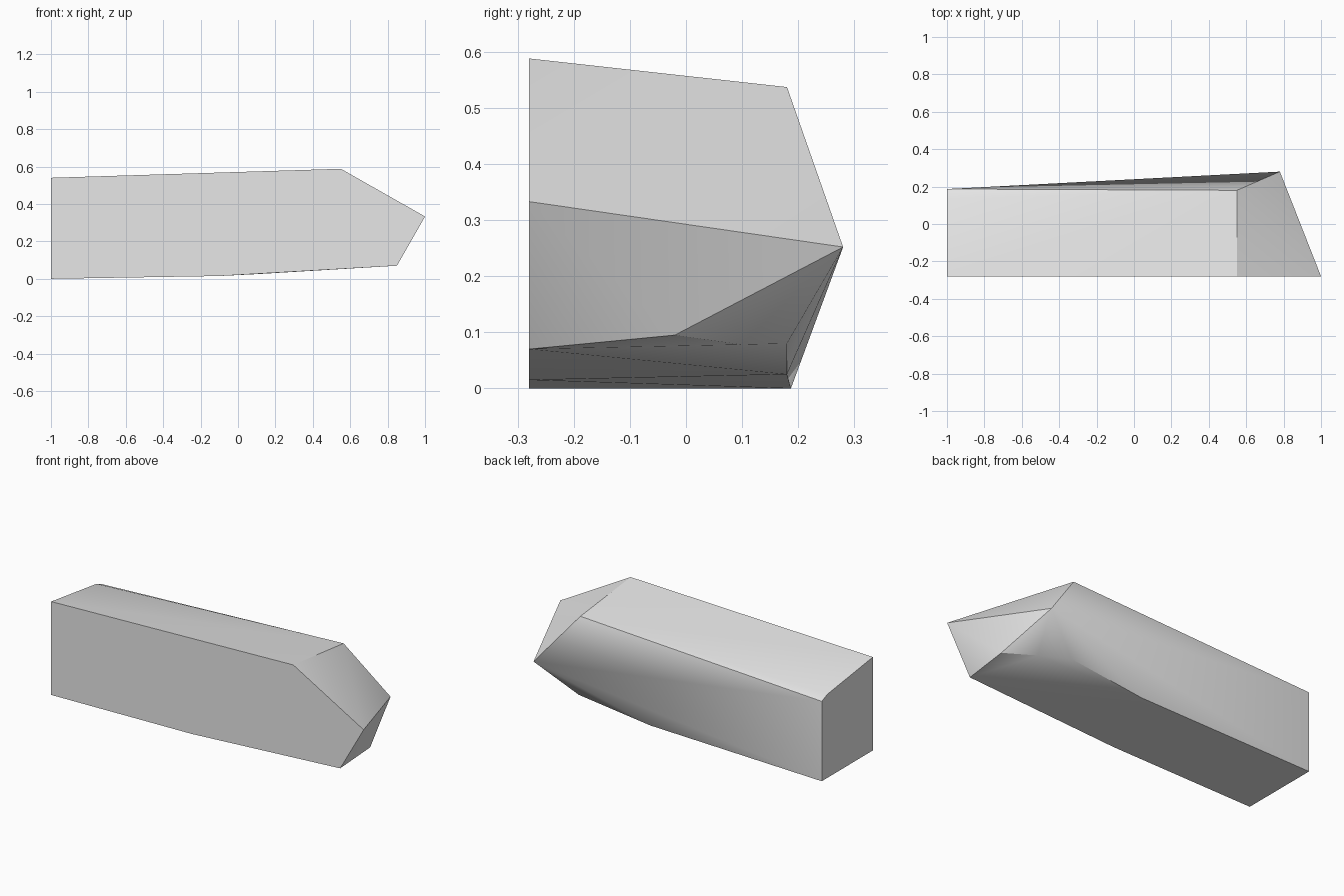
import bpy
import bmesh
import math

cube = bpy.data.objects.get("Cube")
if cube:
    bpy.data.objects.remove(cube, do_unlink=True)

# Plain grey stone
grey = bpy.data.materials.new("light grey")
grey.use_nodes = True
colour = (0.8, 0.8, 0.8, 1)
grey.diffuse_color = colour
grey.node_tree.nodes["Principled BSDF"].inputs["Base Color"].default_value = colour

# Outline of the flat front face, as x and z
front_y = -0.28
outline = [(-1, 0.54), (0.55, 0.588), (1, 0.333), (0.85, 0.07), (-0.1, 0.015), (-1, 0)]

# Corners of the back, the nose and the chipped underside
back = [(-1, 0.135, 0.484), (-1, 0.187, 0.462), (-1, 0.187, 0),
        (0.55, 0.18, 0.537), (0.78, 0.28, 0.252)]
underside = [(0.86, -0.02, 0.095), (0.72, 0.1, 0.078),
             (0.56, 0.18, 0.08), (0.1, 0.18, 0.025)]

# Wrap the corners in one faceted block
bm = bmesh.new()
for co in [(x, front_y, z) for x, z in outline] + back + underside:
    bm.verts.new(co)
bmesh.ops.convex_hull(bm, input=bm.verts[:])
bmesh.ops.dissolve_limit(bm, angle_limit=math.radians(0.6),
                         verts=bm.verts[:], edges=bm.edges[:])
bmesh.ops.recalc_face_normals(bm, faces=bm.faces[:])
mesh = bpy.data.meshes.new("stone_block")
bm.to_mesh(mesh)
bm.free()
mesh.materials.append(grey)
block = bpy.data.objects.new("stone_block", mesh)
bpy.context.collection.objects.link(block)

# Soft shading across the shallow edges, sharp at the corners
bpy.ops.object.select_all(action="DESELECT")
block.select_set(True)
bpy.context.view_layer.objects.active = block
bpy.ops.object.shade_smooth_by_angle(angle=math.radians(30))
